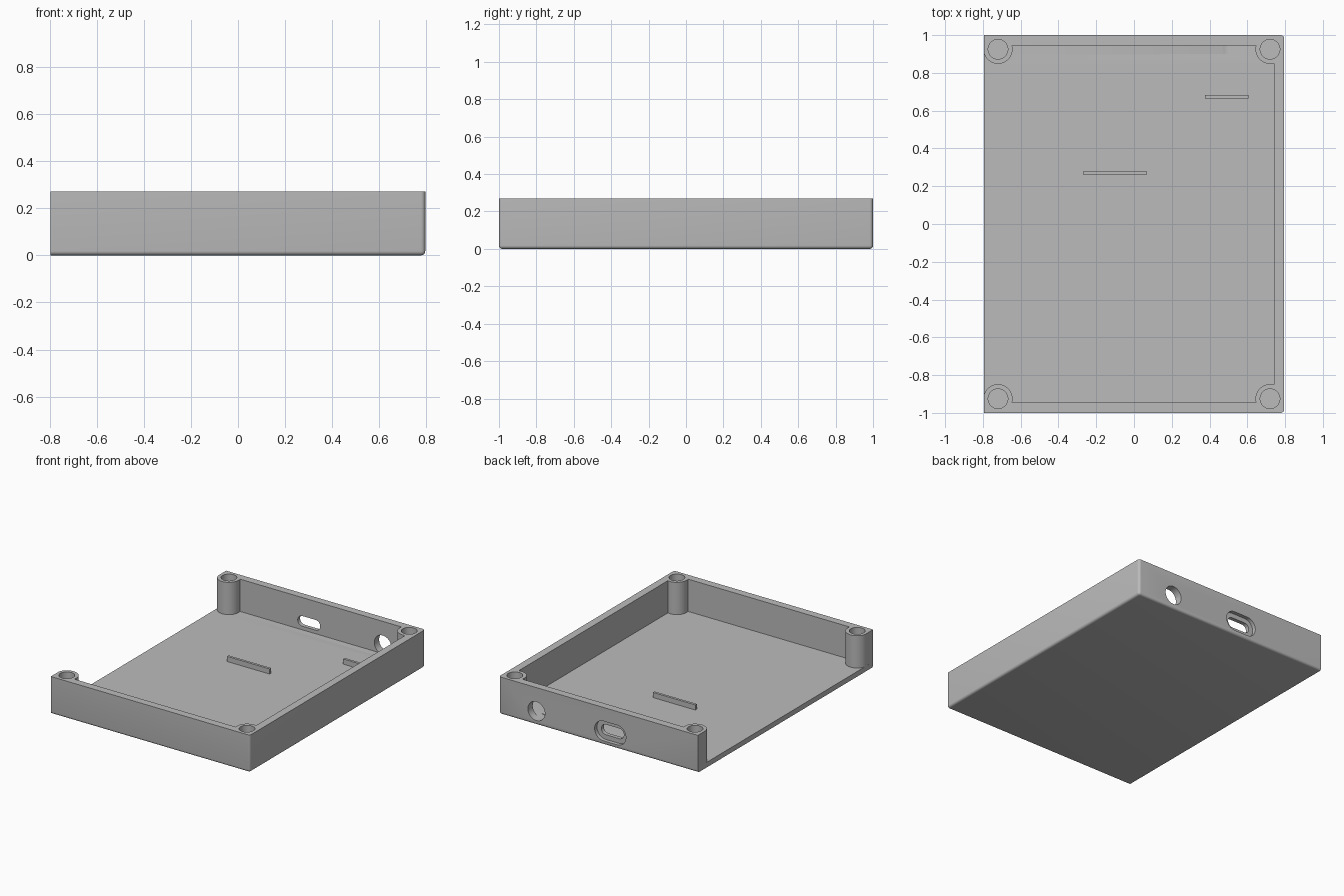
import bpy, bmesh
from math import sin, cos, pi, radians
from mathutils import Vector

if "Cube" in bpy.data.objects:
    bpy.data.objects.remove(bpy.data.objects["Cube"], do_unlink=True)

HX, HY, TOP = 0.795, 1.0, 0.27      # half width, half depth, height
FLOOR, WALL = 0.037, 0.055
POST_X, POST_Y, POST_R, BORE_R = 0.72, 0.925, 0.077, 0.052
PORT_Z = 0.1

grey = bpy.data.materials.new("plain_grey")
grey.use_nodes = True
colour = (0.5, 0.5, 0.5, 1)
grey.diffuse_color = colour
grey.node_tree.nodes["Principled BSDF"].inputs["Base Color"].default_value = colour


def finish(name, bm):
    bmesh.ops.recalc_face_normals(bm, faces=bm.faces)
    mesh = bpy.data.meshes.new(name)
    bm.to_mesh(mesh)
    bm.free()
    mesh.materials.append(grey)
    ob = bpy.data.objects.new(name, mesh)
    bpy.context.collection.objects.link(ob)
    return ob


def box_bmesh(lo, hi):
    bm = bmesh.new()
    bmesh.ops.create_cube(bm, size=1)
    lo, hi = Vector(lo), Vector(hi)
    for v in bm.verts:
        v.co = (lo + hi) / 2 + v.co * (hi - lo)
    return bm


def prism(name, points, direction):
    bm = bmesh.new()
    face = bm.faces.new([bm.verts.new(p) for p in points])
    out = bmesh.ops.extrude_face_region(bm, geom=[face])["geom"]
    bmesh.ops.translate(bm, vec=direction,
                        verts=[g for g in out if isinstance(g, bmesh.types.BMVert)])
    return finish(name, bm)


def upright_cylinder(name, x, y, r, z0, z1, n=48):
    ring = [(x + r * cos(2 * pi * i / n), y + r * sin(2 * pi * i / n), z0) for i in range(n)]
    return prism(name, ring, (0, 0, z1 - z0))


def port_cutter(name, x, half, r, y0, y1, n=24):
    # rounded slot along x; a plain circle when half equals r
    pts = []
    for side in (1, -1):
        for i in range(n + (half > r)):
            a = -pi / 2 + pi * i / n
            pts.append((x + side * (half - r + r * cos(a)), y0, PORT_Z + side * r * sin(a)))
    return prism(name, pts, (0, y1 - y0, 0))


def cut(target, cutter):
    mod = target.modifiers.new("cut", 'BOOLEAN')
    mod.operation, mod.solver, mod.object = 'DIFFERENCE', 'EXACT', cutter
    bpy.context.view_layer.objects.active = target
    bpy.ops.object.modifier_apply(modifier=mod.name)
    bpy.data.objects.remove(cutter, do_unlink=True)


# Outer block, rounded along the bottom and the two closed corners
bm = box_bmesh((-HX, -HY, 0), (HX, HY, TOP))
rounded = []
for e in bm.edges:
    mid = (e.verts[0].co + e.verts[1].co) / 2
    if (mid.z < 0.01 and mid.x > -0.5) or (abs(mid.z - TOP / 2) < 0.01 and mid.x > 0.5):
        rounded.append(e)
bmesh.ops.bevel(bm, geom=rounded, offset=0.018, segments=5, profile=0.5, affect='EDGES')
tray = finish("tray", bm)

# Cavity open to one side, leaving round corner posts standing
cavity = finish("cavity", box_bmesh((-1, WALL - HY, FLOOR), (HX - WALL, HY - WALL, 0.5)))
corners = [(sx * POST_X, sy * POST_Y) for sx in (-1, 1) for sy in (-1, 1)]
for x, y in corners:
    cut(cavity, upright_cylinder("post", x, y, POST_R, -0.1, 0.6))
cut(tray, cavity)

# Screw bores in the posts
for x, y in corners:
    cut(tray, upright_cylinder("bore", x, y, BORE_R, FLOOR, 0.4))

# Back wall openings: a round hole and a recessed slot
cut(tray, port_cutter("round_hole", 0.495, 0.068, 0.068, 0.9, 1.1))
cut(tray, port_cutter("slot", -0.095, 0.09, 0.037, 0.9, 1.1))
cut(tray, port_cutter("slot_recess", -0.095, 0.125, 0.071, 0.973, 1.1))

# Locating ribs on the floor
finish("long_rib", box_bmesh((-0.27, 0.261, FLOOR - 0.01), (0.07, 0.279, FLOOR + 0.037)))
finish("short_rib", box_bmesh((0.375, 0.664, FLOOR - 0.01), (0.605, 0.682, FLOOR + 0.037)))

# Smooth rounded surfaces, keep hard edges
bpy.ops.object.select_all(action='DESELECT')
tray.select_set(True)
bpy.context.view_layer.objects.active = tray
bpy.ops.object.shade_smooth_by_angle(angle=radians(30))
